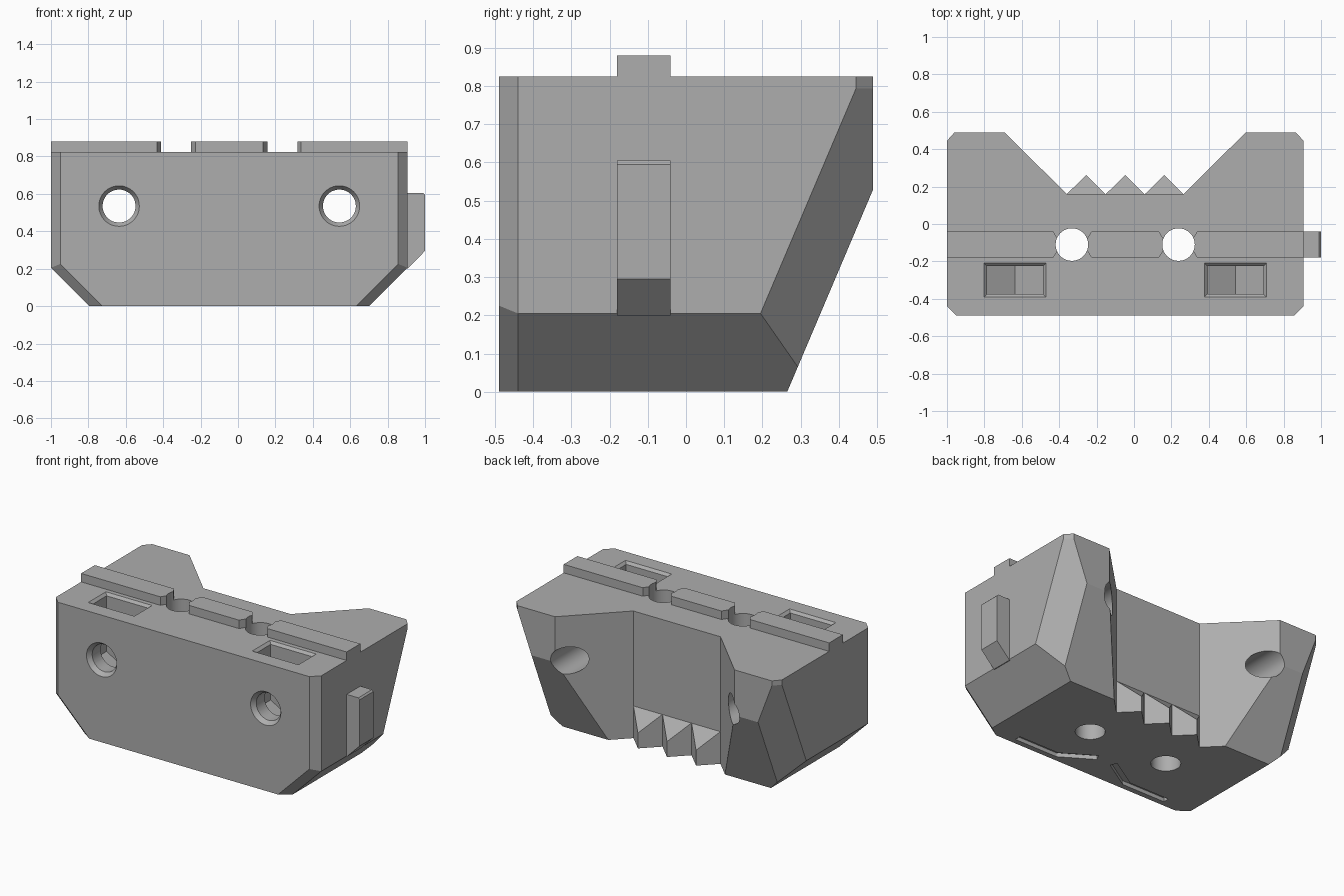
import bpy, bmesh, math
from mathutils import Vector

cube = bpy.data.objects.get("Cube")
if cube:
    bpy.data.objects.remove(cube, do_unlink=True)

CX = -0.047            # symmetry line of the body
HALF = 0.953           # half width of the body
TOP, FRONT, BACK = 0.825, -0.49, 0.49

grey = bpy.data.materials.new("plain grey")
grey.use_nodes = True
grey.diffuse_color = (0.42, 0.42, 0.42, 1)
grey.node_tree.nodes["Principled BSDF"].inputs["Base Color"].default_value = (0.42, 0.42, 0.42, 1)


def make(name, bm):
    bmesh.ops.recalc_face_normals(bm, faces=bm.faces)
    mesh = bpy.data.meshes.new(name)
    bm.to_mesh(mesh)
    bm.free()
    mesh.materials.append(grey)
    obj = bpy.data.objects.new(name, mesh)
    bpy.context.collection.objects.link(obj)
    return obj


def prism(name, pts, axis, lo, hi, grow=1.0):
    """Extrude a 2D outline along an axis; grow scales the far end about its centre."""
    place = {"x": lambda a, b, t: (t, a, b),
             "y": lambda a, b, t: (a, t, b),
             "z": lambda a, b, t: (a, b, t)}[axis]
    ca = sum(p[0] for p in pts) / len(pts)
    cb = sum(p[1] for p in pts) / len(pts)
    bm = bmesh.new()
    near = [bm.verts.new(place(a, b, lo)) for a, b in pts]
    far = [bm.verts.new(place(ca + (a - ca) * grow, cb + (b - cb) * grow, hi)) for a, b in pts]
    bm.faces.new(near)
    bm.faces.new(far)
    n = len(pts)
    for i in range(n):
        j = (i + 1) % n
        bm.faces.new((near[i], near[j], far[j], far[i]))
    return make(name, bm)


def circle(a, b, r, n=48):
    return [(a + r * math.cos(2 * math.pi * i / n), b + r * math.sin(2 * math.pi * i / n)) for i in range(n)]


def rect(a0, a1, b0, b1):
    return [(a0, b0), (a1, b0), (a1, b1), (a0, b1)]


def slice_off(bm, point, normal):
    geom = bm.verts[:] + bm.edges[:] + bm.faces[:]
    cut = bmesh.ops.bisect_plane(bm, geom=geom, plane_co=point, plane_no=normal, clear_outer=True)
    edges = [e for e in cut["geom_cut"] if isinstance(e, bmesh.types.BMEdge)]
    bmesh.ops.contextual_create(bm, geom=edges)


def carve(obj, cutters):
    for c in cutters:
        mod = obj.modifiers.new("cut", "BOOLEAN")
        mod.operation, mod.solver, mod.object = "DIFFERENCE", "EXACT", c
    bpy.context.view_layer.update()
    graph = bpy.context.evaluated_depsgraph_get()
    mesh = bpy.data.meshes.new_from_object(obj.evaluated_get(graph))
    obj.modifiers.clear()
    obj.data = mesh


# Body block with sliced corners
bm = bmesh.new()
bmesh.ops.create_cube(bm, size=1)
for v in bm.verts:
    v.co = Vector((CX + v.co.x * 2 * HALF, v.co.y * (BACK - FRONT), (v.co.z + 0.5) * TOP))
slice_off(bm, (0, 0.265, 0), (0, 0.53, -0.225))                   # sloped back
for s in (1, -1):
    side = CX + s * HALF
    slice_off(bm, (side, 0, 0.205), (s, 0, -1))                   # lower side slope
    slice_off(bm, (side, -0.44, 0), (s, -1, 0))                   # front corner
    slice_off(bm, (side, 0.445, 0), (s, 0.9, 0))                  # back corner
    slice_off(bm, (side, -0.44, 0.205), (s, -1.41, -1))           # lower front corner
    slice_off(bm, (side, 0.195, 0.205), (s * 0.157, 0.14, -0.14 * 0.4245))  # sloped back corner
body = make("body", bm)

# Cutters: back notch, holes, nut pockets and underside grooves
notch = [(CX - 0.313, 0.16), (CX + 0.313, 0.16), (CX + 0.845, 0.69), (CX - 0.845, 0.69)]
cutters = [prism("notch_cutter", notch, "z", -0.1, 1)]
pin_holes = []
for s in (1, -1):
    pin_holes.append(prism("pin_hole_cutter", circle(CX + s * 0.285, -0.11, 0.087), "z", -0.1, 1))
    x, z = CX + s * 0.589, 0.535
    cutters.append(prism("bolt_hole_cutter", circle(x, z, 0.088), "y", -0.6, 0.6))
    cutters.append(prism("bolt_rim_cutter", circle(x, z, 0.112), "y", FRONT - 0.005, FRONT + 0.03, 0.78))
    w = 0.15
    pocket = [(x - w, 0.9), (x - w, z - w * 0.577), (x, z - w * 1.155), (x + w, z - w * 0.577), (x + w, 0.9)]
    cutters.append(prism("nut_pocket_cutter", pocket, "y", -0.375, -0.225))
    rim = prism("pocket_rim_cutter", rect(x - w, x + w, -0.375, -0.225), "z", TOP - 0.016, TOP + 0.002)
    for v in rim.data.vertices:
        if v.co.z > TOP:
            v.co.x += math.copysign(0.018, v.co.x - x)
            v.co.y += math.copysign(0.018, v.co.y + 0.3)
    cutters.append(rim)
    path = [(0.05, -0.33), (0.25, -0.455), (0.56, -0.455), (0.56, -0.415), (0.27, -0.415), (0.07, -0.29)]
    cutters.append(prism("groove_cutter", [(CX + s * a, b) for a, b in path], "z", -0.02, 0.025))
carve(body, cutters + pin_holes)

# Top rail in three pieces with clipped inner ends
def rail(name, x0, x1, clip0, clip1):
    y0, y1, c, d = -0.18, -0.04, 0.025, 0.04
    pts = [(x0 + c, y0), (x0, y0 + d), (x0, y1 - d), (x0 + c, y1)] if clip0 else [(x0, y0), (x0, y1)]
    pts += [(x1 - c, y1), (x1, y1 - d), (x1, y0 + d), (x1 - c, y0)] if clip1 else [(x1, y1), (x1, y0)]
    obj = prism(name, pts, "z", TOP - 0.001, 0.88)
    carve(obj, pin_holes)
    return obj

rails = [rail("right_rail", CX - HALF, CX - 0.36, False, True),
         rail("middle_rail", CX - 0.205, CX + 0.205, True, True),
         rail("left_rail", CX + 0.36, CX + HALF, True, False)]

# Side key
edge = CX + HALF
prism("side_key", [(edge - 0.01, 0.605), (0.99, 0.605), (1, 0.595), (1, 0.295), (edge, 0.2), (edge - 0.01, 0.2)],
      "y", -0.18, -0.04)

# Three gripping teeth, sloped on top
for i in range(3):
    x = CX + (i - 1) * 0.2087
    h = 0.2087 / 2
    tooth = prism("tooth", [(x - h, 0.159), (x + h, 0.159), (x, 0.262)], "z", 0, 0.21)
    for v in tooth.data.vertices:
        if v.co.z > 0.1 and v.co.y > 0.2:
            v.co.z = 0.1

for c in cutters + pin_holes:
    bpy.data.objects.remove(c, do_unlink=True)

# Smooth only the round holes
bpy.ops.object.select_all(action="DESELECT")
for o in [body] + rails:
    o.select_set(True)
bpy.context.view_layer.objects.active = body
bpy.ops.object.shade_smooth_by_angle(angle=math.radians(15))
